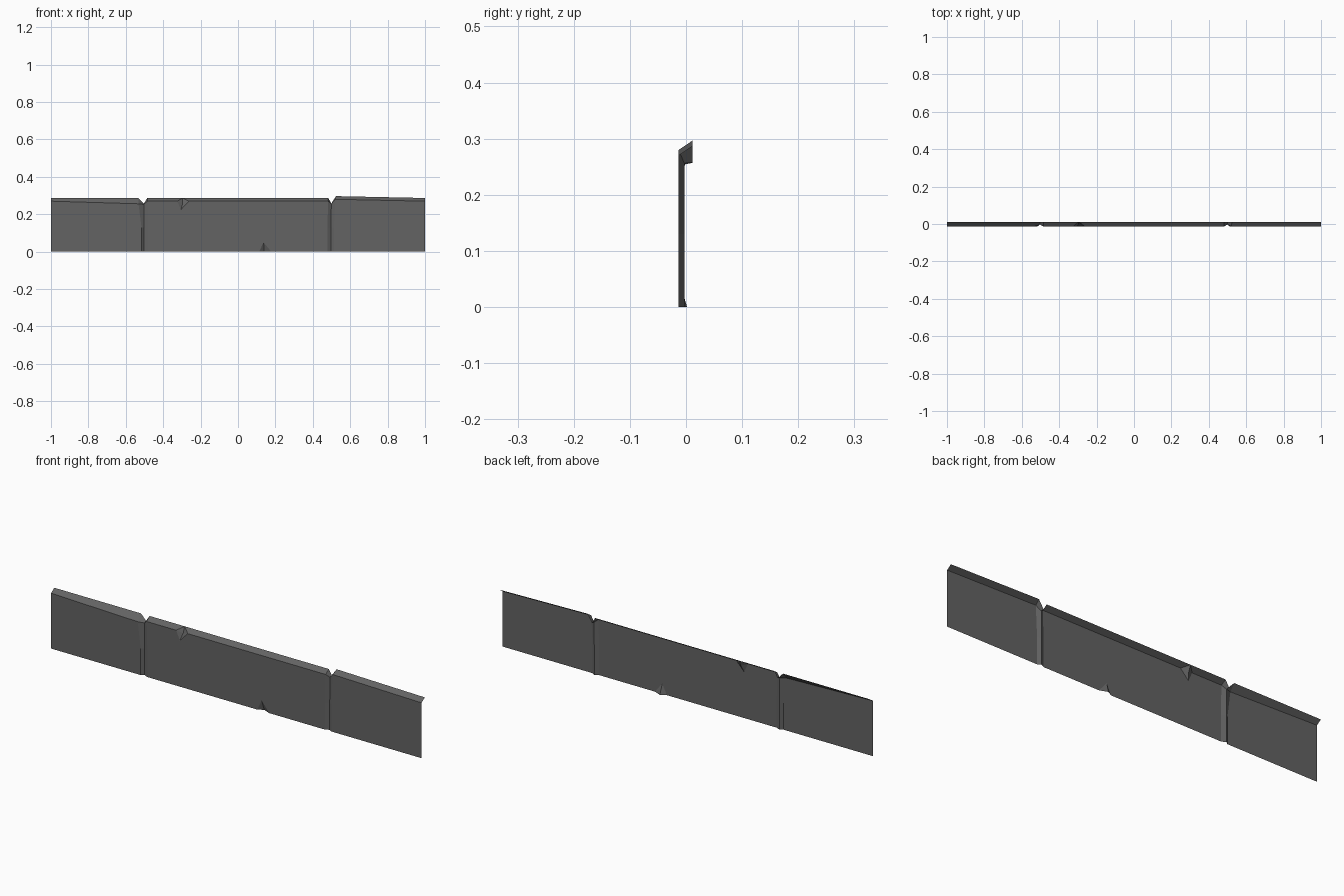
import bpy, bmesh

if "Cube" in bpy.data.objects:
    bpy.data.objects.remove(bpy.data.objects["Cube"])

FRONT, GROOVE, BACK = -0.013, -0.003, 0.012   # depths of face, groove and top lip
MID = 0.13                                    # height where the grooves start to widen

# One column per vertical edge:
# (x low, x at front top, x at back top, face depth, front top z, back top z)
columns = [
    (-1.0, -1.0, -1.0, FRONT, 0.270, 0.287),
    (-0.516, -0.532, -0.532, FRONT, 0.256, 0.287),   # left groove
    (-0.503, -0.503, -0.503, GROOVE, 0.254, 0.257),
    (-0.480, -0.484, -0.485, FRONT, 0.270, 0.287),
    (0.478, 0.482, 0.482, FRONT, 0.270, 0.287),      # right groove
    (0.497, 0.499, 0.499, GROOVE, 0.256, 0.258),
    (0.513, 0.520, 0.524, FRONT, 0.280, 0.297),
    (1.0, 1.0, 1.0, FRONT, 0.270, 0.287),
]

grey = bpy.data.materials.new("dark grey stone")
grey.diffuse_color = (0.125, 0.125, 0.125, 1)
grey.use_nodes = True
grey.node_tree.nodes["Principled BSDF"].inputs["Base Color"].default_value = grey.diffuse_color

bm = bmesh.new()
grid = []
for xl, xt, xb, y, zf, zb in columns:
    grid.append([bm.verts.new(p) for p in
                 ((xl, y, 0), (xl, y, MID), (xt, y, zf), (xb, BACK, zb))])

# Plain panels and groove walls with the sloping top lip
for i, (a, b) in enumerate(zip(grid, grid[1:])):
    if i == 3:
        continue
    if i in (0, 6):
        bm.faces.new((a[0], b[0], b[1], b[2], a[2], a[1]))
        bm.faces.new((a[2], b[2], b[3], a[3]))
    else:
        for r in range(3):
            bm.faces.new((a[r], b[r], b[r + 1], a[r + 1]))

# Middle panel with a chip in the top edge and one in the bottom edge
a, b = grid[3], grid[4]
tl, tr, tip, deep = [bm.verts.new(p) for p in
    ((-0.325, FRONT, 0.27), (-0.262, FRONT, 0.27),
     (-0.305, FRONT, 0.225), (-0.296, 0.000, 0.258))]
bl, br, peak, low = [bm.verts.new(p) for p in
    ((0.113, FRONT, 0), (0.178, FRONT, 0),
     (0.137, FRONT, 0.05), (0.140, 0.002, 0))]
bm.faces.new((a[0], bl, peak, br, b[0], b[1], b[2], tr, tip, tl, a[2], a[1]))
for f in ((tl, tip, deep), (tip, tr, deep), (bl, low, peak), (low, br, peak)):
    bm.faces.new(f)
# Top lip around the chip
back = bm.verts.new((-0.296, BACK, 0.287))
for f in ((a[2], tl, back, a[3]), (tl, deep, back), (deep, tr, back),
          (tr, b[2], b[3], back)):
    bm.faces.new(f)

mesh = bpy.data.meshes.new("wall_trim")
bm.to_mesh(mesh)
bm.free()
mesh.materials.append(grey)
trim = bpy.data.objects.new("wall_trim", mesh)
bpy.context.collection.objects.link(trim)
